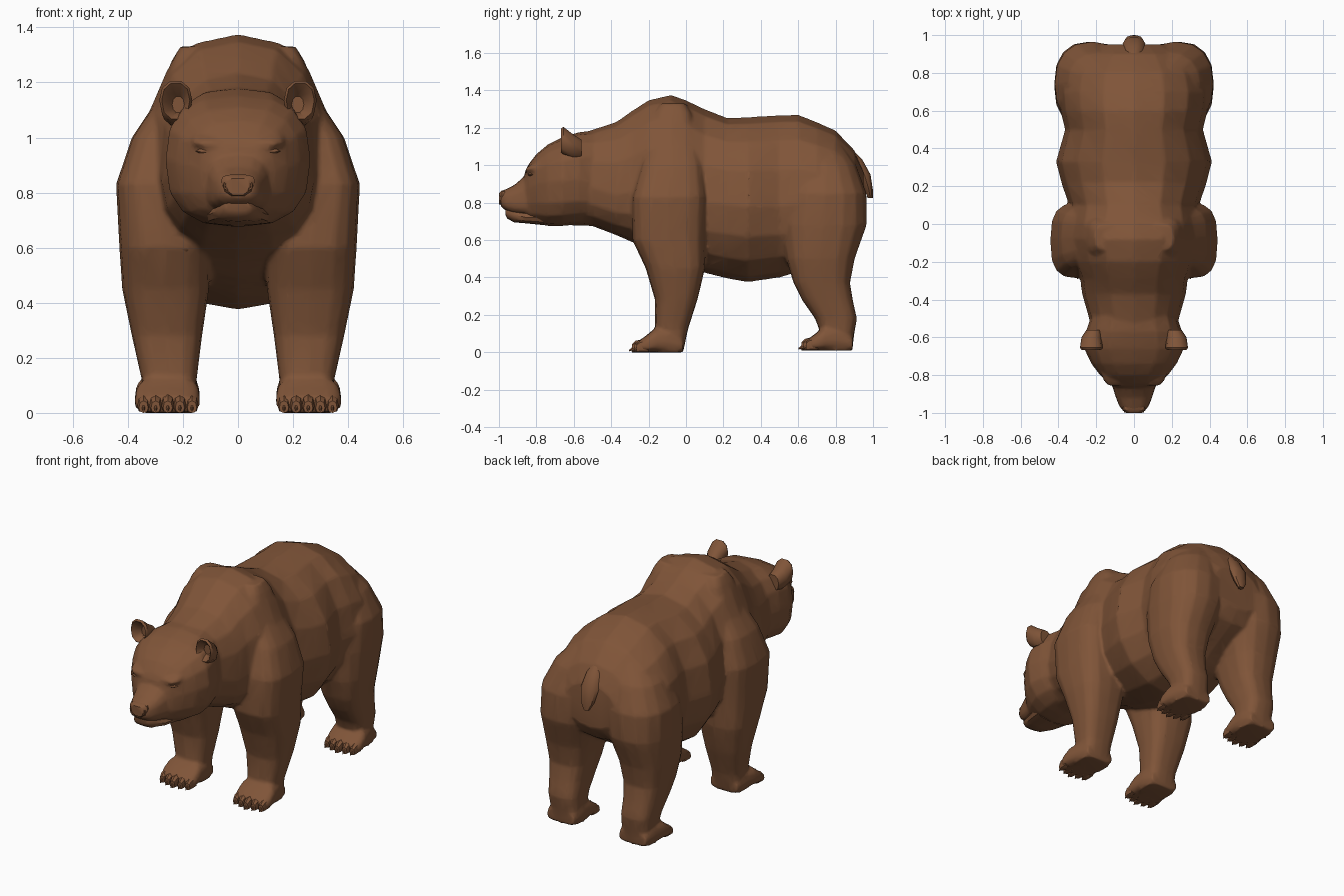
import bpy, bmesh, math

fur = bpy.data.materials.new("brown fur")
fur.diffuse_color = (0.215, 0.09, 0.04, 1)


def unit_ring(n, e):
    """Superellipse points; e below 1 makes the outline boxier."""
    for i in range(n):
        a = 2 * math.pi * i / n
        yield [math.copysign(abs(round(v, 6)) ** e, v) for v in (math.cos(a), math.sin(a))]


def yring(y, top, bot, w, zw, xc=0.0, e=0.85, n=16):
    """Egg-shaped cross-section facing along y, widest at height zw."""
    return [(xc + w * c, y, zw + s * ((top - zw) if s > 0 else (zw - bot))) for c, s in unit_ring(n, e)]


def zring(z, x0, x1, y0, y1, e=0.68, n=16):
    """Rounded-box cross-section facing along z."""
    return [((x0 + x1) / 2 + (x1 - x0) / 2 * c, (y0 + y1) / 2 + (y1 - y0) / 2 * s, z)
            for c, s in unit_ring(n, e)]


def flip(rings):
    return [[(-x, y, z) for x, y, z in r] for r in rings]


def loft(name, parts, mirror=False, angle=40):
    """Skin each list of rings into a capped closed tube."""
    bm = bmesh.new()
    for rings in parts + ([flip(p) for p in parts] if mirror else []):
        vs = [[bm.verts.new(p) for p in r] for r in rings]
        n = len(vs[0])
        for a, b in zip(vs, vs[1:]):
            for i in range(n):
                j = (i + 1) % n
                bm.faces.new((a[i], a[j], b[j], b[i]))
        bm.faces.new(vs[0])
        bm.faces.new(vs[-1])
    bmesh.ops.recalc_face_normals(bm, faces=bm.faces[:])
    for f in bm.faces:
        f.smooth = True
    me = bpy.data.meshes.new(name)
    bm.to_mesh(me)
    bm.free()
    me.set_sharp_from_angle(angle=math.radians(angle))
    me.materials.append(fur)
    ob = bpy.data.objects.new(name, me)
    bpy.context.collection.objects.link(ob)
    return ob


# torso with neck and shoulder hump: y, top, bottom, half width, widest height
torso = [yring(*r, e=0.85 if r[0] < 0.05 else 0.95) for r in (
    (-0.66, 1.14, 0.68, 0.20, 0.90), (-0.50, 1.19, 0.675, 0.238, 0.88),
    (-0.37, 1.233, 0.625, 0.275, 0.84), (-0.29, 1.29, 0.59, 0.285, 0.86),
    (-0.20, 1.348, 0.55, 0.32, 0.88), (-0.08, 1.376, 0.49, 0.345, 0.87),
    (0.00, 1.348, 0.46, 0.35, 0.84), (0.10, 1.30, 0.425, 0.345, 0.80),
    (0.22, 1.253, 0.395, 0.385, 0.79), (0.33, 1.257, 0.375, 0.413, 0.78),
    (0.50, 1.268, 0.40, 0.365, 0.78), (0.60, 1.270, 0.43, 0.39, 0.79),
    (0.70, 1.230, 0.50, 0.40, 0.79), (0.80, 1.186, 0.56, 0.375, 0.79),
    (0.90, 1.08, 0.62, 0.28, 0.80), (0.95, 0.97, 0.70, 0.18, 0.83))]

# front legs with shoulders: z, inner x, outer x, front y, back y
front_leg = [zring(*r) for r in (
    (0.0, 0.15, 0.35, -0.17, -0.015), (0.12, 0.15, 0.35, -0.165, 0.01),
    (0.28, 0.13, 0.386, -0.166, 0.061), (0.45, 0.105, 0.421, -0.216, 0.102),
    (0.60, 0.10, 0.431, -0.287, 0.106), (0.83, 0.14, 0.443, -0.288, 0.111),
    (1.00, 0.14, 0.386, -0.24, 0.09), (1.12, 0.10, 0.305, -0.20, 0.06),
    (1.28, 0.08, 0.24, -0.17, 0.03), (1.33, 0.06, 0.21, -0.14, 0.00))]

# hind legs with haunches, rounder toward the rump
hind_leg = [zring(*r) for r in (
    (0.01, 0.15, 0.35, 0.71, 0.89), (0.10, 0.15, 0.345, 0.72, 0.90),
    (0.18, 0.15, 0.355, 0.69, 0.914), (0.28, 0.145, 0.37, 0.62, 0.892),
    (0.37, 0.13, 0.386, 0.575, 0.877), (0.50, 0.10, 0.41, 0.535, 0.902, 0.75),
    (0.68, 0.045, 0.423, 0.505, 0.966, 0.82), (0.85, 0.02, 0.42, 0.52, 0.965, 0.86),
    (1.00, 0.02, 0.35, 0.58, 0.91, 0.95), (1.10, 0.04, 0.25, 0.62, 0.84, 1.0))]

# head, muzzle above the mouth line, and brow ridge
head = [yring(*r, e=0.76) for r in (
    (-0.48, 1.185, 0.70, 0.225, 0.91), (-0.57, 1.178, 0.685, 0.255, 0.92),
    (-0.66, 1.15, 0.675, 0.264, 0.92), (-0.74, 1.11, 0.675, 0.226, 0.91),
    (-0.80, 1.06, 0.69, 0.18, 0.90), (-0.842, 1.005, 0.70, 0.135, 0.88),
    (-0.862, 0.965, 0.72, 0.10, 0.86))]
muzzle = [yring(*r, e=0.72) for r in (
    (-0.78, 0.97, 0.72, 0.135, 0.82), (-0.86, 0.945, 0.73, 0.115, 0.80),
    (-0.92, 0.893, 0.738, 0.096, 0.80), (-0.965, 0.872, 0.758, 0.078, 0.80),
    (-0.99, 0.86, 0.78, 0.058, 0.81))]
brow = [yring(*r) for r in (
    (-0.76, 1.04, 0.96, 0.065, 0.99, 0.115), (-0.825, 1.005, 0.962, 0.055, 0.98, 0.11),
    (-0.858, 0.985, 0.966, 0.035, 0.975, 0.10))]


# paw pads, shared by all four feet
def pad_ring(dy, dz, y, top, w, xc=0.25, e=0.65, bot=0.0, n=16):
    return yring(y + dy, top + dz, bot + dz, w, 0.4 * top + 0.6 * bot + dz, xc, e, n)


def pad(dy, dz):
    return [pad_ring(dy, dz, *r) for r in (
        (-0.015, 0.08, 0.095), (-0.09, 0.13, 0.11), (-0.165, 0.13, 0.118, 0.256),
        (-0.21, 0.092, 0.12, 0.257), (-0.255, 0.06, 0.105, 0.255))]


FEET = {"front": (0.0, 0.0), "hind": (0.905, 0.01)}

# fuse the masses into one skin, soften the seams and thin it to broad facets
sides = [front_leg, hind_leg, brow] + [pad(*o) for o in FEET.values()]
body = loft("body", [torso, head, muzzle] + sides + [flip(s) for s in sides])
rm = body.modifiers.new("fuse", 'REMESH')
rm.mode = 'VOXEL'
rm.voxel_size = 0.01
rm.use_smooth_shade = True
sm = body.modifiers.new("soften", 'SMOOTH')
sm.factor = 0.5
sm.iterations = 5
dc = body.modifiers.new("facet", 'DECIMATE')
dc.ratio = 0.12

# five toes and claws on each paw
for label, (dy, dz) in FEET.items():
    parts = []
    for i in range(5):
        x = 0.167 + 0.044 * i
        y = -0.012 * (2 - abs(i - 2))
        parts.append([pad_ring(dy, dz, yy + y, t, w, x, 0.85, 0.0, 8) for yy, t, w in (
            (-0.20, 0.072, 0.023), (-0.245, 0.062, 0.023), (-0.264, 0.044, 0.017))])
        parts.append([pad_ring(dy, dz, -0.25 + y, 0.040, 0.009, x, 1, 0.015, 6),
                      pad_ring(dy, dz, -0.28 + y, 0.014, 0.003, x, 1, 0.004, 6)])
    loft(label + "_toes", parts, True)

# lower jaw with chin
loft("jaw", [[yring(*r, e=0.75, n=12) for r in (
    (-0.76, 0.75, 0.68, 0.12, 0.72), (-0.86, 0.755, 0.69, 0.10, 0.722),
    (-0.92, 0.76, 0.695, 0.075, 0.735), (-0.955, 0.77, 0.715, 0.055, 0.745),
    (-0.965, 0.77, 0.735, 0.042, 0.75))]])

# nose pad with nostril rims
loft("nose", [[yring(*r, e=0.7, n=10) for r in (
    (-0.95, 0.868, 0.79, 0.060, 0.84), (-0.985, 0.866, 0.785, 0.062, 0.845),
    (-1.0, 0.852, 0.79, 0.042, 0.838))]])
loft("nostril", [[yring(*r, n=8) for r in (
    (-0.97, 0.842, 0.804, 0.017, 0.826, 0.040), (-0.999, 0.840, 0.808, 0.015, 0.826, 0.038),
    (-0.998, 0.834, 0.814, 0.010, 0.826, 0.038), (-0.985, 0.830, 0.818, 0.006, 0.825, 0.038))]], True)

# narrow eyes beneath the brows
loft("eye", [[yring(*r, n=8) for r in (
    (-0.79, 0.963, 0.940, 0.045, 0.950, 0.118), (-0.838, 0.960, 0.942, 0.036, 0.950, 0.112),
    (-0.846, 0.955, 0.946, 0.020, 0.950, 0.108))]], True)

# cupped ears, open to the front
loft("ear", [[yring(*r, e=0.9, n=10) for r in (
    (-0.56, 1.14, 1.04, 0.040, 1.09, 0.212), (-0.60, 1.165, 1.04, 0.053, 1.11, 0.225),
    (-0.655, 1.208, 1.055, 0.060, 1.135, 0.226), (-0.668, 1.200, 1.065, 0.051, 1.135, 0.226),
    (-0.655, 1.185, 1.075, 0.042, 1.13, 0.224), (-0.615, 1.15, 1.09, 0.022, 1.12, 0.217))]], True)

# tail hanging against the rump
loft("tail", [[zring(*r, e=0.95, n=10) for r in (
    (0.825, -0.018, 0.018, 0.97, 1.0), (0.87, -0.045, 0.045, 0.955, 1.0),
    (0.95, -0.06, 0.06, 0.92, 0.988), (1.03, -0.05, 0.05, 0.86, 0.945),
    (1.08, -0.03, 0.03, 0.82, 0.895))]])
